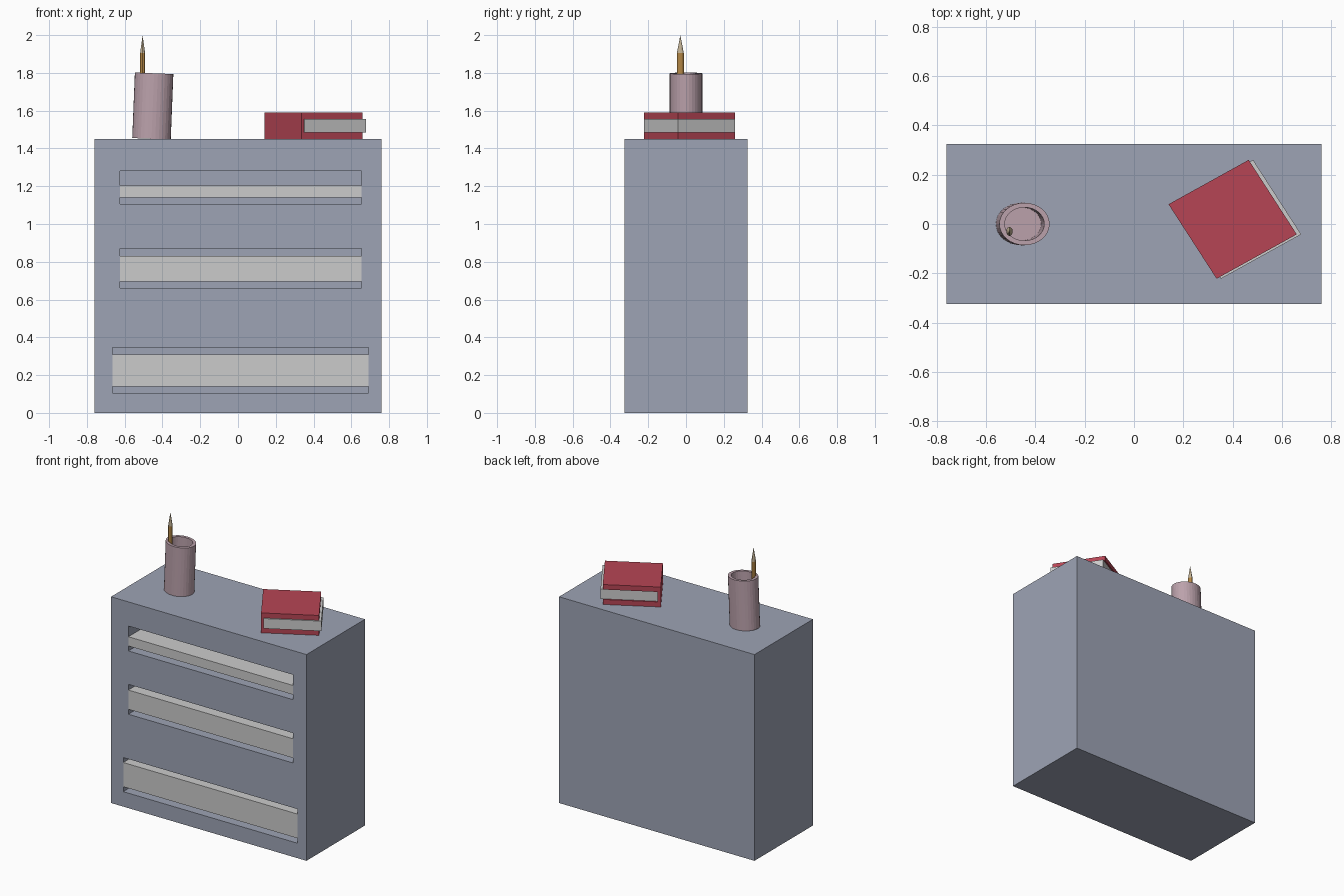
import bpy, bmesh, math
from mathutils import Matrix

if "Cube" in bpy.data.objects:
    bpy.data.objects.remove(bpy.data.objects["Cube"])


def material(name, rgb):
    m = bpy.data.materials.new(name)
    m.diffuse_color = (*rgb, 1)
    m.use_nodes = True
    m.node_tree.nodes["Principled BSDF"].inputs["Base Color"].default_value = m.diffuse_color
    return m


SLATE = material("slate", (0.34, 0.37, 0.46))
RED = material("red", (0.47, 0.06, 0.09))
PINK = material("dusty_pink", (0.50, 0.36, 0.41))
OCHRE = material("ochre", (0.45, 0.24, 0.06))
WOOD = material("pale_wood", (0.55, 0.45, 0.30))


def finish(name, bm, mat=None):
    bmesh.ops.recalc_face_normals(bm, faces=bm.faces)
    me = bpy.data.meshes.new(name)
    bm.to_mesh(me)
    bm.free()
    ob = bpy.data.objects.new(name, me)
    bpy.context.collection.objects.link(ob)
    if mat:
        me.materials.append(mat)
    return ob


def prism(name, outline, z0, z1, mat=None):
    """Extrude a flat xy outline from z0 up to z1."""
    bm = bmesh.new()
    face = bm.faces.new([bm.verts.new((x, y, z0)) for x, y in outline])
    ext = bmesh.ops.extrude_face_region(bm, geom=[face])["geom"]
    bmesh.ops.translate(bm, vec=(0, 0, z1 - z0),
                        verts=[g for g in ext if isinstance(g, bmesh.types.BMVert)])
    return finish(name, bm, mat)


def box(name, x0, x1, y0, y1, z0, z1, mat=None):
    return prism(name, [(x0, y0), (x1, y0), (x1, y1), (x0, y1)], z0, z1, mat)


def lathe(name, profile, sides, mat=None):
    """Spin an (r, z) profile that starts and ends on the axis."""
    bm = bmesh.new()
    vs = [bm.verts.new((r, 0, z)) for r, z in profile]
    edges = [bm.edges.new(p) for p in zip(vs, vs[1:])]
    bmesh.ops.spin(bm, geom=vs + edges, cent=(0, 0, 0), axis=(0, 0, 1),
                   angle=math.tau, steps=sides)
    bmesh.ops.remove_doubles(bm, verts=bm.verts, dist=1e-5)
    return finish(name, bm, mat)


# Cabinet body with three front slots, each holding a drawer panel
FRONT, DEPTH = -0.325, 0.5
cabinet = box("cabinet", -0.76, 0.76, FRONT, 0.325, 0, 1.45, SLATE)
drawers = [  # name, x range, slot z range, panel z range
    ("bottom", -0.665, 0.69, 0.105, 0.345, 0.14, 0.31),
    ("middle", -0.625, 0.655, 0.66, 0.87, 0.695, 0.83),
    ("top", -0.625, 0.655, 1.105, 1.28, 1.14, 1.205),
]
for name, x0, x1, s0, s1, p0, p1 in drawers:
    cutter = box(name + "_slot_cutter", x0, x1, FRONT - 0.1, FRONT + DEPTH, s0, s1)
    cutter.hide_render = True
    mod = cabinet.modifiers.new(name + "_slot", "BOOLEAN")
    mod.operation, mod.solver, mod.object = "DIFFERENCE", "EXACT", cutter
    bpy.context.view_layer.objects.active = cabinet
    bpy.ops.object.modifier_apply(modifier=mod.name)
    bpy.data.objects.remove(cutter)
    box(name + "_drawer", x0, x1, FRONT, FRONT + DEPTH, p0, p1)

# Book: two covers, a spine, and a page block that pokes out at the fore edge
cover = [(0.14, 0.08), (0.335, -0.222), (0.66, -0.042), (0.465, 0.26)]
prism("book_lower_cover", cover, 1.45, 1.485, RED)
prism("book_upper_cover", cover, 1.555, 1.59, RED)
prism("book_pages", [(x + 0.018, y) for x, y in cover], 1.485, 1.555)
a, b, c, d = cover
t = 0.06
mix = lambda p, q: (p[0] + (q[0] - p[0]) * t, p[1] + (q[1] - p[1]) * t)
prism("book_spine", [a, b, mix(b, c), mix(a, d)], 1.485, 1.555, RED)

# Pencil cup: oval, hollow, leaning slightly to the right
cup = lathe("pencil_cup", [(0, 0), (0.102, 0), (0.102, 0.347), (0.08, 0.347),
                           (0.08, 0.04), (0, 0.04)], 32, PINK)
cup.matrix_world = (Matrix.Translation((-0.458, 0, 1.451))
                    @ Matrix.Rotation(math.radians(2.3), 4, "Y")
                    @ Matrix.Diagonal((1, 0.845, 1, 1)))

# Pencil standing in the cup, with a sharpened tip
shaft = lathe("pencil_shaft", [(0, 0), (0.013, 0), (0.013, 0.435), (0, 0.435)], 12, OCHRE)
tip = lathe("pencil_tip", [(0, 0.435), (0.013, 0.435), (0, 0.53)], 12, WOOD)
for part in (shaft, tip):
    part.location = (-0.505, -0.03, 1.47)
    part.scale = (1, 1.4, 1)
